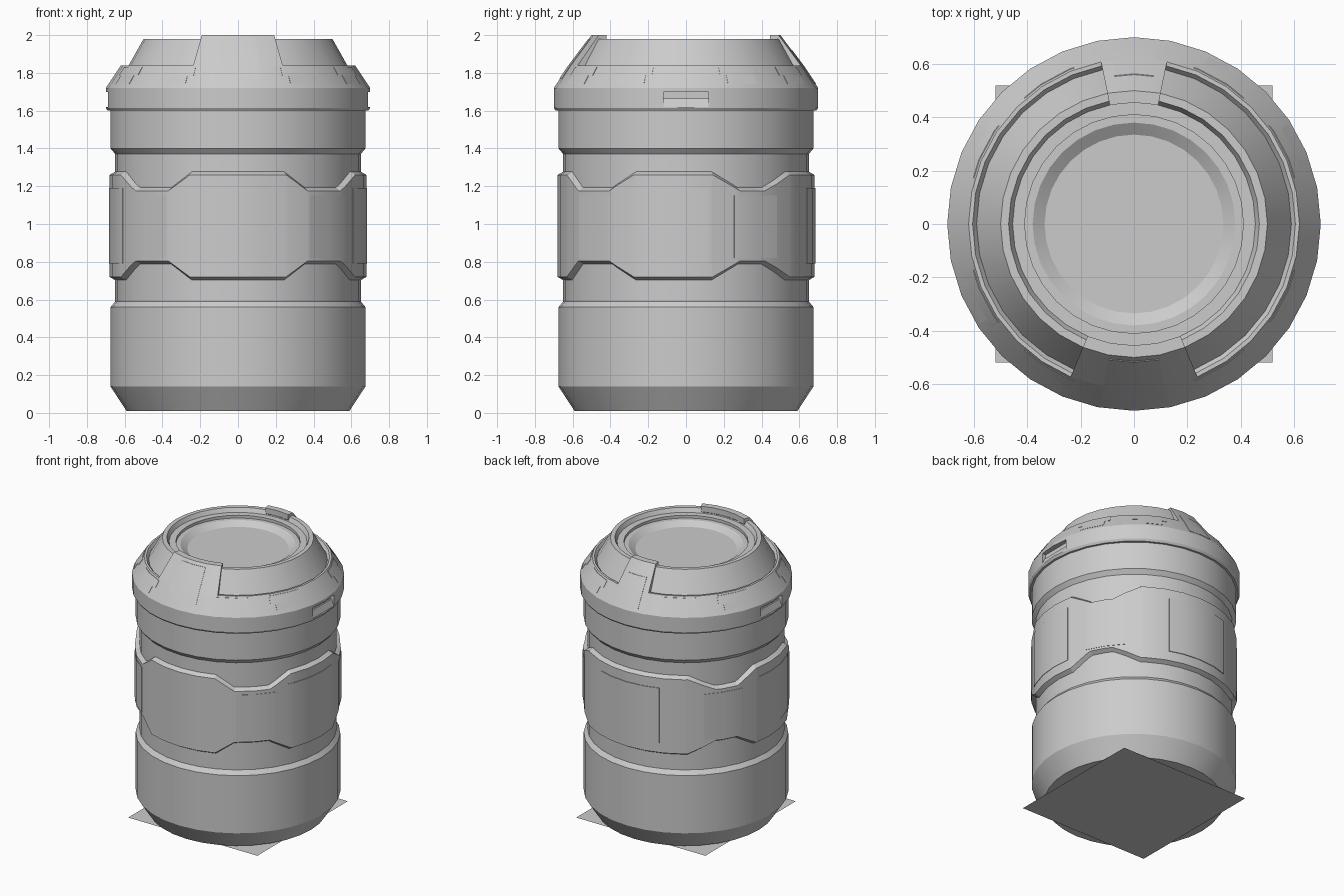
import bpy, bmesh, math
from math import sin, cos, radians

old = bpy.data.objects.get("Cube")
if old:
    bpy.data.objects.remove(old, do_unlink=True)

grey = bpy.data.materials.new("plain grey")
grey.use_nodes = True
grey.diffuse_color = (0.6, 0.6, 0.6, 1)
grey.node_tree.nodes["Principled BSDF"].inputs["Base Color"].default_value = (0.6, 0.6, 0.6, 1)
SEGS = 32
STEP = 360 / SEGS


def polar(r, deg, z):
    """Point at an angle measured from the front, turning towards +x."""
    a = radians(deg)
    return (r * sin(a), -r * cos(a), z)


def finish(bm, name):
    bmesh.ops.remove_doubles(bm, verts=bm.verts, dist=0.0001)
    bmesh.ops.recalc_face_normals(bm, faces=bm.faces)
    mesh = bpy.data.meshes.new(name)
    bm.to_mesh(mesh)
    bm.free()
    mesh.materials.append(grey)
    ob = bpy.data.objects.new(name, mesh)
    bpy.context.collection.objects.link(ob)
    return ob


def smooth(ob):
    bpy.ops.object.select_all(action='DESELECT')
    bpy.context.view_layer.objects.active = ob
    ob.select_set(True)
    bpy.ops.object.shade_smooth_by_angle(angle=radians(25))


def loft(name, rings, closed_path, closed_section=True):
    """Skin a list of equal-length sections."""
    bm = bmesh.new()
    rows = [[bm.verts.new(p) for p in ring] for ring in rings]
    n, m = len(rows), len(rows[0])
    for i in range(n if closed_path else n - 1):
        a, b = rows[i], rows[(i + 1) % n]
        for j in range(m if closed_section else m - 1):
            k = (j + 1) % m
            bm.faces.new((a[j], b[j], b[k], a[k]))
    if closed_section and not closed_path:
        bm.faces.new(rows[0])
        bm.faces.new(rows[-1])
    return finish(bm, name)


def lathe(name, profile):
    """Solid of revolution; the open profile ends are capped flat."""
    rings = [[polar(r, k * STEP, z) for k in range(SEGS)] for r, z in profile]
    return loft(name, rings, False)


def angles(lo, hi):
    """End angles plus every lathe division between them."""
    inner = [k * STEP for k in range(-SEGS, 2 * SEGS) if lo + 0.1 < k * STEP < hi - 0.1]
    return [lo] + inner + [hi]


def faceted(r, deg):
    """Radius of the lathe polygon at an angle."""
    off = (deg % STEP) - STEP / 2
    return r * cos(radians(STEP / 2)) / cos(radians(off))


def arc_solid(name, profile, lo, hi):
    rings = [[polar(faceted(r, a), a, z) for r, z in profile] for a in angles(lo, hi)]
    ob = loft(name, rings, False)
    smooth(ob)
    return ob


# Ground plate
bm = bmesh.new()
bmesh.ops.create_grid(bm, x_segments=1, y_segments=1, size=0.52)
finish(bm, "ground_plate")

# Main canister
smooth(lathe("canister_body", [(0.59, 0.01), (0.675, 0.14), (0.675, 0.56), (0.65, 0.59),
                               (0.65, 1.37), (0.675, 1.40), (0.675, 1.61)]))

# Lid with groove, rim and dished top
lid = lathe("lid", [(0.66, 1.60), (0.69, 1.60), (0.70, 1.615), (0.70, 1.72), (0.62, 1.84),
                    (0.605, 1.84), (0.59, 1.82), (0.50, 1.98), (0.47, 1.98), (0.455, 1.95),
                    (0.41, 1.95), (0.41, 1.93), (0.38, 1.93), (0.335, 1.90)])

# Side grip slots, cut into the lid
for side in (-1, 1):
    bm = bmesh.new()
    bmesh.ops.create_cube(bm, size=1)
    for v in bm.verts:
        inner = v.co.x * side < 0
        v.co.x = side * (0.66 if inner else 0.8)
        v.co.y *= 0.24
        v.co.z = 1.66 + v.co.z * 0.08
    cutter = finish(bm, "slot_cutter")
    mod = lid.modifiers.new("slot", 'BOOLEAN')
    mod.operation = 'DIFFERENCE'
    mod.solver = 'EXACT'
    mod.object = cutter
    bpy.context.view_layer.objects.active = lid
    bpy.ops.object.modifier_apply(modifier=mod.name)
    bpy.data.objects.remove(cutter, do_unlink=True)
    # Sloped lip inside the slot
    lip = [(0.655, 1.62), (0.688, 1.62), (0.67, 1.665), (0.655, 1.665)]
    loft("slot_lip", [[(side * x, y, z) for x, z in lip] for y in (-0.12, 0.12)], False)
smooth(lid)

# Raised tabs on the lid: wide at the front, narrow at the back
TAB = [(0.62, 1.84), (0.50, 2.0), (0.455, 2.0), (0.455, 1.96), (0.48, 1.93), (0.58, 1.80)]
arc_solid("front_tab", TAB, -22.5, 22.5)
arc_solid("back_tab", TAB, 168.5, 191.5)


def cone_plate(name, lo, hi, z0, z1):
    """Thin plate lying on the sloping lid shoulder."""
    def radius(z):
        return 0.70 - (z - 1.72) / 1.5 if z <= 1.84 else 0.62 - (z - 1.84) * 0.75
    zs = [z0] + ([1.84] if z0 < 1.84 < z1 else []) + [z1]
    outer = [(radius(z) + 0.003, z) for z in zs]
    inner = [(radius(z) - 0.004, z) for z in reversed(zs)]
    arc_solid(name, outer + inner, lo, hi)


# Tab plates and stepped shoulder plates
cone_plate("front_tab_plate", -10.5, 10.5, 1.77, 1.98)
cone_plate("back_tab_plate", 172.5, 187.5, 1.74, 1.92)
for base in (0, 180):
    for mid in (-64, -31, 31, 64):
        c = base + mid
        cone_plate("shoulder_plate_upper", c - 10, c + 10, 1.785, 1.83)
        cone_plate("shoulder_plate_lower", c - 7, c + 7, 1.74, 1.785)

# Wrap-around band with a notched outline and chamfered edges
NOTCHES = [(22, 33, 53, 66), (102, 115, 128, 144)]


def notch_depth(deg):
    a = min(deg % 360, 360 - deg % 360)
    for h0, l0, l1, h1 in NOTCHES:
        if h0 <= a <= h1:
            return 0.085 * min(1, (a - h0) / (l0 - h0), (h1 - a) / (h1 - l1))
    return 0


stops = {k * STEP for k in range(SEGS)}
for notch in NOTCHES:
    for a in notch:
        stops |= {float(a), 360.0 - a}
sections = []
for a in sorted(stops):
    d = notch_depth(a)
    outline = [(0.645, 1.28 - d), (0.68, 1.26 - d), (0.68, 0.72 + d), (0.645, 0.70 + d)]
    sections.append([polar(faceted(r, a), a, z) for r, z in outline])
smooth(loft("band", sections, True, False))

# Band plates: four in the notches, one on each side and one at the back
for lo, hi, z0, z1 in ((34, 57, 0.82, 1.15), (112, 135, 0.82, 1.15), (64, 100, 0.79, 1.19)):
    for s in (-1, 1):
        a, b = sorted((s * lo, s * hi))
        arc_solid("band_plate", [(0.683, z0), (0.683, z1), (0.674, z1), (0.674, z0)], a, b)
arc_solid("back_band_plate", [(0.685, 0.79), (0.685, 1.19), (0.676, 1.19), (0.676, 0.79)], 160, 200)
